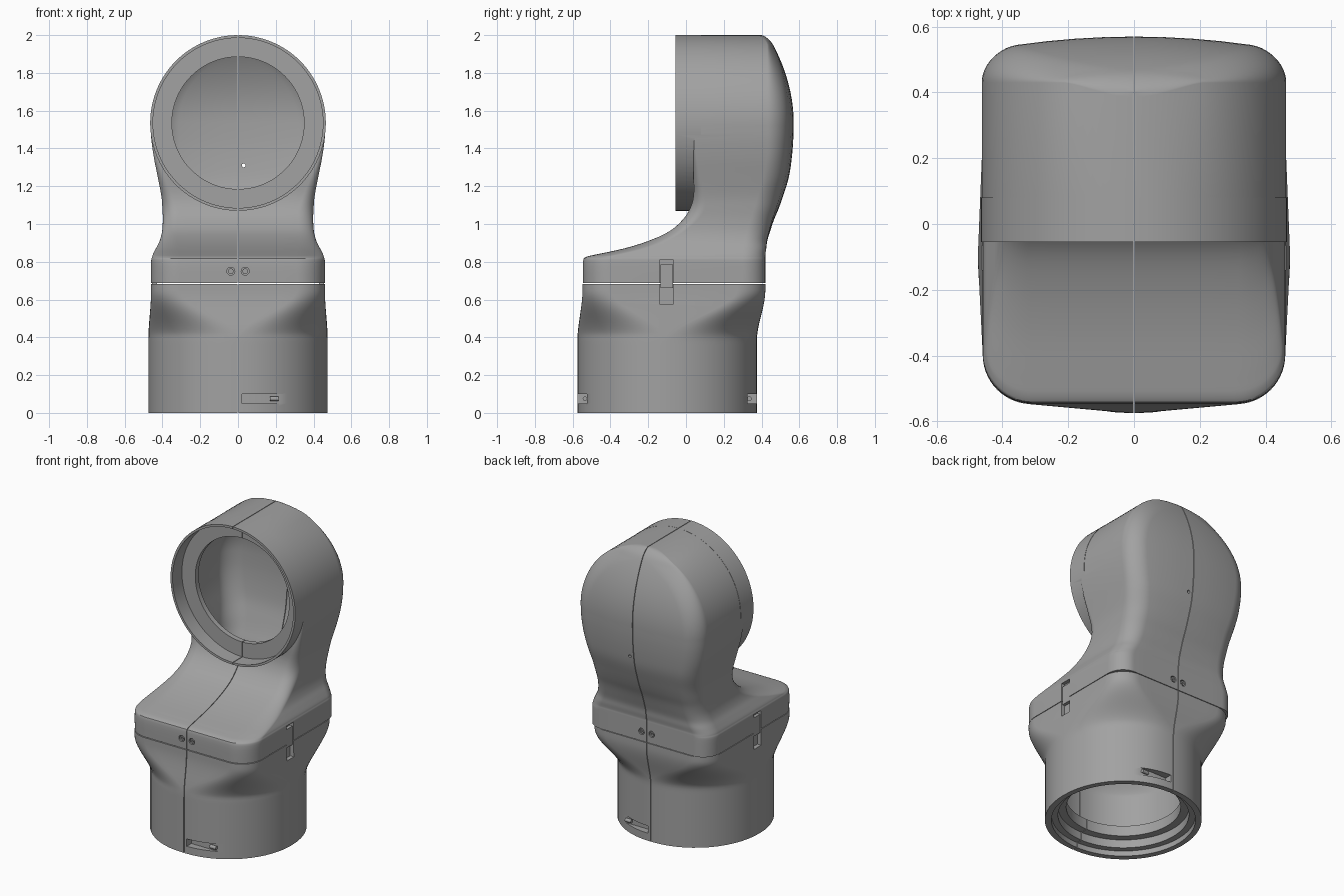
import bpy, bmesh, math
from mathutils import Matrix, Vector

if "Cube" in bpy.data.objects:
    bpy.data.objects.remove(bpy.data.objects["Cube"])

grey = bpy.data.materials.new("plain grey")
grey.use_nodes = True
colour = (0.36, 0.36, 0.36, 1)
grey.diffuse_color = colour
grey.node_tree.nodes["Principled BSDF"].inputs["Base Color"].default_value = colour

AXIS_Y = -0.1      # centre of the round base
HEAD_Z, HEAD_R = 1.535, 0.465


def finish(name, bm):
    bmesh.ops.remove_doubles(bm, verts=bm.verts, dist=1e-5)
    bmesh.ops.recalc_face_normals(bm, faces=bm.faces)
    mesh = bpy.data.meshes.new(name)
    bm.to_mesh(mesh)
    bm.free()
    mesh.materials.append(grey)
    ob = bpy.data.objects.new(name, mesh)
    bpy.context.collection.objects.link(ob)
    return ob


def box(name, lo, hi):
    lo, hi = Vector(lo), Vector(hi)
    bm = bmesh.new()
    mat = Matrix.Translation((lo + hi) / 2) @ Matrix.Diagonal((*(hi - lo), 1))
    bmesh.ops.create_cube(bm, size=1, matrix=mat)
    return finish(name, bm)


def rod(name, start, end, r, seg=96):
    start, end = Vector(start), Vector(end)
    d = end - start
    mat = Matrix.Translation((start + end) / 2) @ d.to_track_quat("Z", "Y").to_matrix().to_4x4()
    bm = bmesh.new()
    bmesh.ops.create_cone(bm, cap_ends=True, segments=seg, radius1=r, radius2=r,
                          depth=d.length, matrix=mat)
    return finish(name, bm)


def boolean(target, tool, op="DIFFERENCE"):
    mod = target.modifiers.new("cut", "BOOLEAN")
    mod.operation, mod.solver, mod.object = op, "EXACT", tool
    bpy.context.view_layer.objects.active = target
    bpy.ops.object.modifier_apply(modifier=mod.name)
    bpy.data.objects.remove(tool)


def section(z, w, f, b, rf, rx, ry, bulge):
    """Rounded rectangle with its own front and back corners and a bowed back."""
    rf, rx = min(rf, 0.97 * w), min(rx, 0.97 * w)
    corners = [(1, 1), (-1, 1), (-1, -1), (1, -1)]
    pts = []
    for i, (sx, sy) in enumerate(corners):
        ax, ay = (rx, ry) if sy > 0 else (rf, rf)
        cx = sx * (w - ax)
        cy = b - bulge - ay if sy > 0 else f + ay
        for k in range(15):
            t = (i + k / 14) * math.pi / 2
            pts.append([cx + ax * math.cos(t), cy + ay * math.sin(t)])
        if sx * sy > 0:      # extra points across the back and front walls
            x0, y0 = pts[-1]
            pts += [[x0 * (1 - k / 4), y0] for k in range(1, 8)]
    back = set(range(37))
    return [(x, y + (bulge * (1 - (x / w) ** 2) if i in back else 0), z)
            for i, (x, y) in enumerate(pts)]


def loft(name, rings):
    bm = bmesh.new()
    rows = [[bm.verts.new(p) for p in ring] for ring in rings]
    n = len(rows[0])
    for a, c in zip(rows, rows[1:]):
        for i in range(n):
            j = (i + 1) % n
            bm.faces.new((a[i], a[j], c[j], c[i]))
    bm.faces.new(rows[0])
    bm.faces.new(rows[-1])
    return finish(name, bm)


def smooth(a, b, z):
    t = max(0, min(1, (z - a) / (b - a)))
    return t * t * (3 - 2 * t)


def mix(a, b, t):
    return a + (b - a) * t


def collar_rings(inset, z0, z1):
    """Round base blending into a rounded square."""
    rings, steps = [], 40
    for k in range(steps + 1):
        z = mix(z0, z1, k / steps)
        t = smooth(0.38, 0.65, z)
        r = mix(0.475, 0.15, t) - inset
        w = mix(0.475, 0.46, t) - inset
        f = mix(-0.575, -0.548, t) + inset
        b = mix(0.375, 0.42, t) - inset
        rings.append(section(z, w, f, b, r * 0.998, r * 0.998, r * 0.998, 0))
    return rings


# height, half width, front, back, front corner radius
NECK = [(0.687, 0.46, -0.545, 0.42, 0.15), (0.80, 0.46, -0.545, 0.42, 0.15),
        (0.825, 0.455, -0.53, 0.42, 0.15), (0.84, 0.45, -0.47, 0.42, 0.14),
        (0.87, 0.435, -0.33, 0.425, 0.12), (0.91, 0.415, -0.2, 0.43, 0.1),
        (0.96, 0.402, -0.09, 0.445, 0.08), (1.02, 0.398, -0.02, 0.465, 0.08),
        (1.08, 0.4, 0.02, 0.49, 0.08), (1.15, 0.406, 0.04, 0.515, 0.06),
        (1.25, 0.425, 0.04, 0.545, 0.04), (1.35, 0.445, 0.04, 0.56, 0.02),
        (1.45, 0.459, 0.04, 0.568, 0.01), (HEAD_Z, 0.463, 0.04, 0.57, 0.01)]


def spline(rows, steps=4):
    out = []
    for i in range(len(rows) - 1):
        p = [Vector(rows[max(0, min(len(rows) - 1, i + d))]) for d in (-1, 0, 1, 2)]
        for k in range(steps):
            t = k / steps
            out.append((2 * p[1] + (p[2] - p[0]) * t
                        + (2 * p[0] - 5 * p[1] + 4 * p[2] - p[3]) * t * t
                        + (3 * p[1] - p[0] - 3 * p[2] + p[3]) * t ** 3) / 2)
    return out


def hood_rings(inset):
    rings = []
    rows = [(z - 0.7 * inset, *rest, 1) for z, *rest in spline(NECK)]
    for k in range(25):      # round top of the head
        a = math.radians(89 * k / 24)
        r = 0.463 * math.sin(a)
        edge = max(0, r - 0.405) / 0.06
        back = 0.57 - 0.64 * r * r - 0.04 * (1 - math.sqrt(max(0, 1 - edge * edge)))
        rings_z = HEAD_Z + (0.4645 - inset) * math.sin(a)
        rows.append((rings_z, (0.463 - inset) * math.cos(a) + inset, 0.04, back, 0.01, math.cos(a)))
    for z, w, f, b, rf, c in rows:
        bulge = 0.2 * w * w * smooth(0.82, 1.2, z)
        side = mix(0.30, 0.43, smooth(0.8, 1.4, z))
        ry = max(0.02, b - bulge - side)
        rings.append(section(z, w - inset, f + inset, b - inset, rf,
                             0.11 / max(c, 0.1), ry, bulge))
    return rings


# Lower collar: hollow, with a stepped socket underneath
collar = loft("lower_collar", collar_rings(0, 0, 0.683))
boolean(collar, loft("collar_cavity", collar_rings(0.06, 0.16, 0.72)))
for r, top in ((0.44, 0.035), (0.4, 0.09), (0.35, 0.3)):
    boolean(collar, rod("socket", (0, AXIS_Y, -0.1), (0, AXIS_Y, top), r))

# Slots near the foot, front and back
for side in (-1, 1):
    face = AXIS_Y + side * 0.475
    boolean(collar, box("slot", (0.02, min(face - side * 0.05, face + side * 0.1), 0.05),
                        (0.26, max(face - side * 0.05, face + side * 0.1), 0.1)))
    rod("slot_pin", (0.17, face - side * 0.04, 0.075),
        (0.215, face - side * 0.04, 0.075), 0.012, 20)

# Upper hood: neck and round head with a drum at the front
hood = loft("upper_hood", hood_rings(0))
boolean(hood, rod("drum", (0, -0.055, HEAD_Z), (0, 0.08, HEAD_Z), HEAD_R), "UNION")
boolean(hood, loft("hood_cavity", hood_rings(0.04)))
boolean(hood, rod("recess", (0, -0.2, HEAD_Z), (0, 0.045, HEAD_Z), 0.45))
boolean(hood, rod("opening", (0, -0.2, HEAD_Z), (0, 0.2, HEAD_Z), 0.35))
boolean(hood, rod("pin_hole", (0.03, 0.4, 1.31), (0.03, 0.7, 1.31), 0.01, 16))

# Screws beside the centre seam, front and back
for wall, out in ((-0.545, -1), (0.42, 1)):
    for x in (-0.038, 0.038):
        boolean(hood, rod("bore", (x, wall - out * 0.015, 0.75),
                          (x, wall + out * 0.05, 0.75), 0.021, 24))
        screw = rod("screw", (x, wall - out * 0.02, 0.75), (x, wall - out * 0.003, 0.75), 0.015, 24)
        boolean(screw, rod("socket", (x, wall - out * 0.01, 0.75),
                           (x, wall + out * 0.05, 0.75), 0.007, 6))

# Side latches across the joint
for s in (-1, 1):
    x0, x1 = sorted((s * 0.435, s * 0.6))
    for part in (collar, hood):
        boolean(part, box("latch_cut", (x0, -0.14, 0.577), (x1, -0.065, 0.81)))
    x0, x1 = sorted((s * 0.43, s * 0.456))
    box("side_latch", (x0, -0.136, 0.66), (x1, -0.069, 0.785))

# Centre seam dividing both shells into halves
for part in (collar, hood):
    boolean(part, box("seam", (-0.002, -1, -0.5), (0.002, 1, 2.5)))

for ob in bpy.context.view_layer.objects:
    ob.select_set(ob.type == "MESH")
bpy.context.view_layer.objects.active = hood
bpy.ops.object.shade_smooth_by_angle(angle=math.radians(32))
